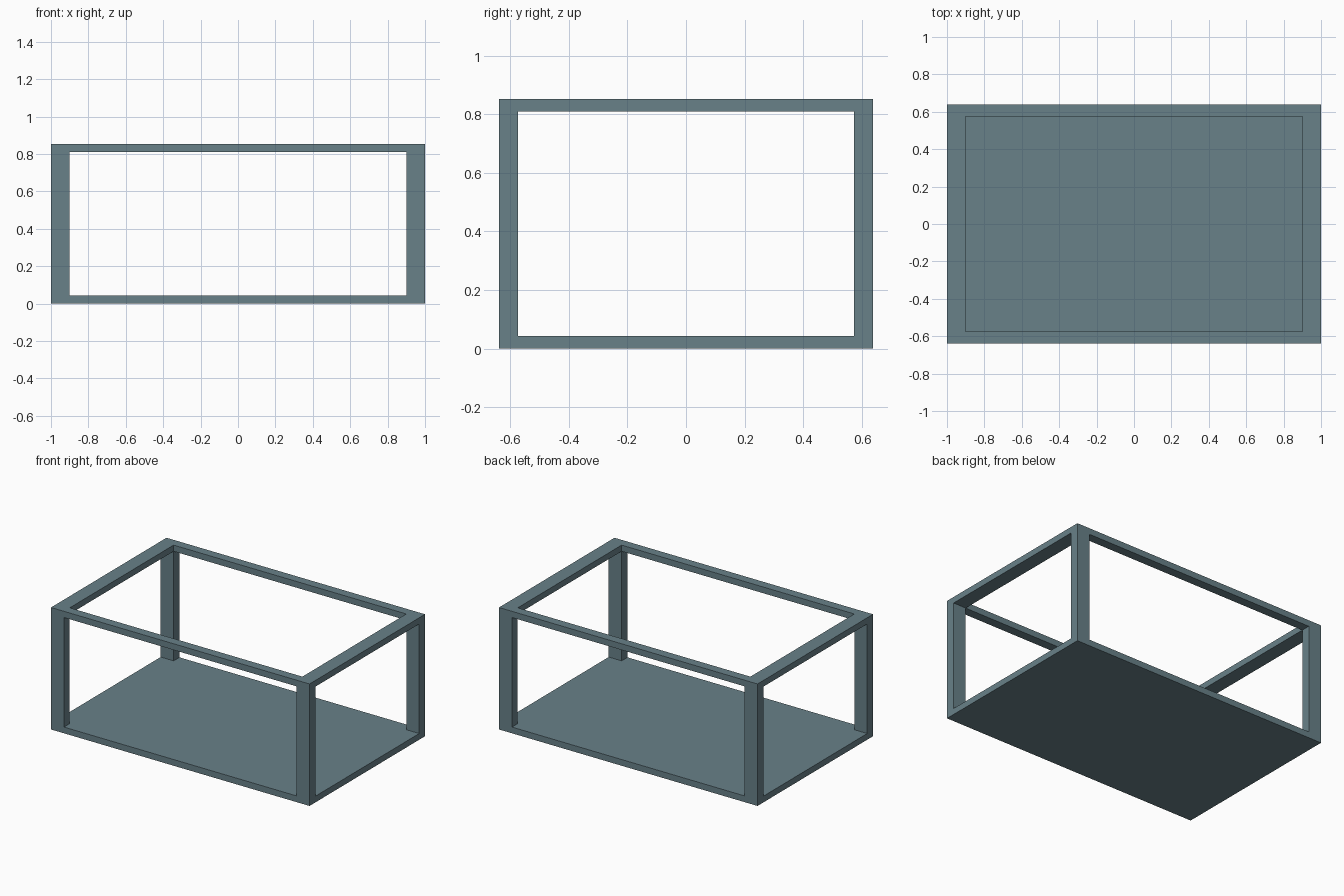
import bpy

if "Cube" in bpy.data.objects:
    bpy.data.objects.remove(bpy.data.objects["Cube"])

X, Y, H = 1.0, 0.638, 0.853      # outer half sizes and height
PX, PY, T = 0.1, 0.064, 0.0435   # post width, post depth, slab thickness

# Blue-grey paint
paint = bpy.data.materials.new("blue_grey")
paint.diffuse_color = (0.14, 0.22, 0.25, 1)
paint.use_nodes = True
paint.node_tree.nodes["Principled BSDF"].inputs["Base Color"].default_value = paint.diffuse_color


def box(name, x0, x1, y0, y1, z0, z1):
    bpy.ops.mesh.primitive_cube_add(
        size=1, location=((x0 + x1) / 2, (y0 + y1) / 2, (z0 + z1) / 2))
    ob = bpy.context.object
    ob.name = name
    ob.scale = (x1 - x0, y1 - y0, z1 - z0)
    bpy.ops.object.transform_apply(location=True, rotation=False, scale=True)
    ob.data.materials.append(paint)


# Solid floor
box("floor_slab", -X, X, -Y, Y, 0, T)

# Corner posts
for sx, side in ((-1, "left"), (1, "right")):
    for sy, end in ((-1, "front"), (1, "back")):
        xs = sorted((sx * (X - PX), sx * X))
        ys = sorted((sy * (Y - PY), sy * Y))
        box(f"{end}_{side}_post", *xs, *ys, T, H - T)

# Open top frame, one continuous ring
ring = [(X, Y), (X - PX, Y - PY)]
verts = [(sx * x, sy * y, z) for z in (H - T, H) for x, y in ring
         for sx, sy in ((-1, -1), (1, -1), (1, 1), (-1, 1))]
faces = []
for i in range(4):
    j = (i + 1) % 4
    faces += [(i, j, j + 8, i + 8),            # outside
              (j + 4, i + 4, i + 12, j + 12),  # inside
              (i + 8, j + 8, j + 12, i + 12),  # top
              (j, i, i + 4, j + 4)]            # underside
mesh = bpy.data.meshes.new("top_frame")
mesh.from_pydata(verts, [], faces)
mesh.materials.append(paint)
bpy.context.collection.objects.link(bpy.data.objects.new("top_frame", mesh))
